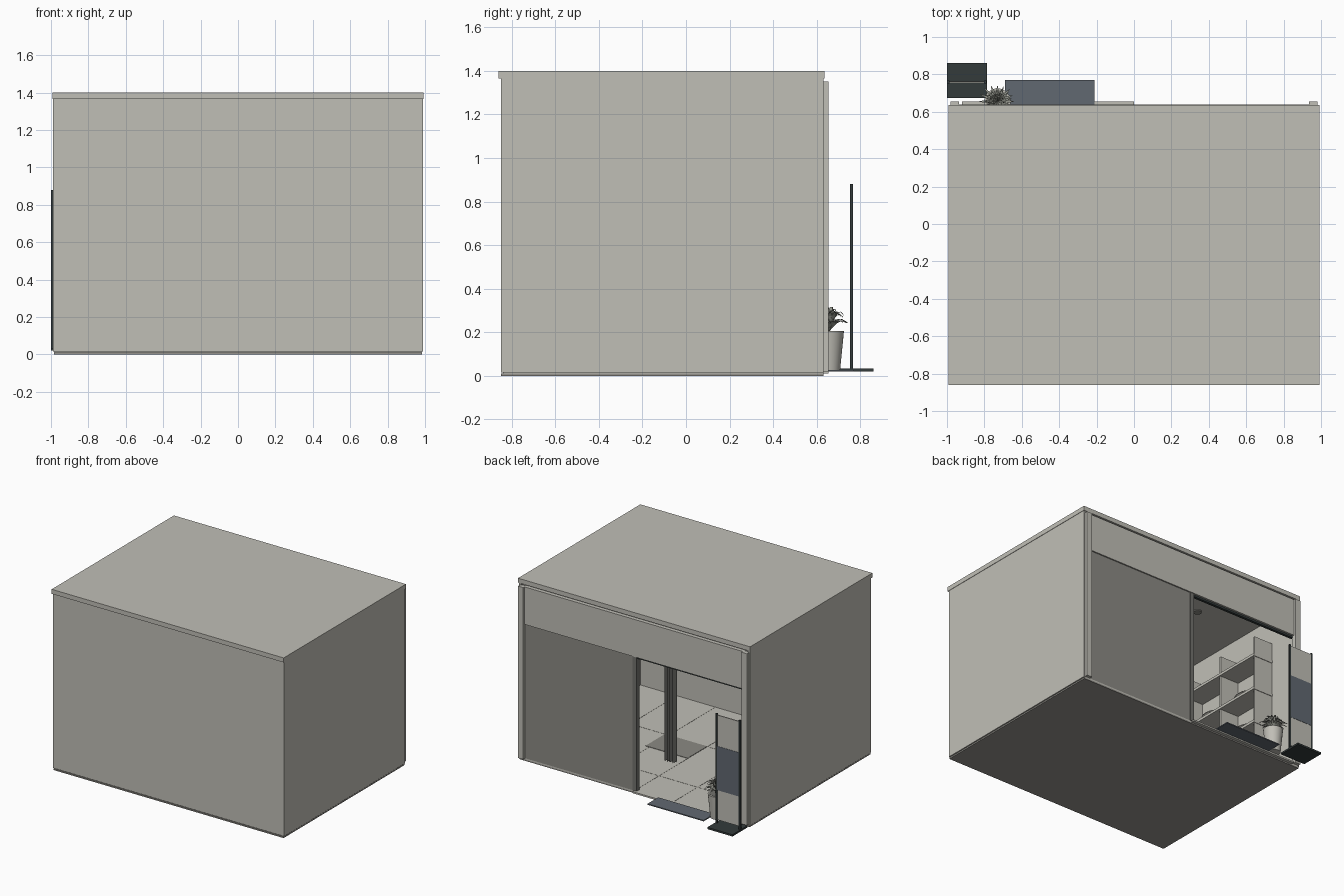
import bpy, bmesh, math, random
from mathutils import Vector, Matrix

random.seed(4)
old = bpy.data.objects.get("Cube")
if old:
    bpy.data.objects.remove(old, do_unlink=True)


def material(name, r, g, b):
    m = bpy.data.materials.new(name)
    m.use_nodes = True
    m.diffuse_color = (r, g, b, 1)
    m.node_tree.nodes["Principled BSDF"].inputs["Base Color"].default_value = (r, g, b, 1)
    return m


plaster = material("warm plaster", .53, .52, .47)
stone = material("grey stone", .3, .29, .265)
panel_grey = material("panel grey", .26, .255, .23)
black = material("charcoal metal", .033, .043, .043)
slate = material("slate blue", .12, .14, .165)
leaf_mat = material("dusty leaf", .3, .31, .27)
fabric = material("curtain grey", .17, .17, .155)


def add_object(name, bm, mat, smooth=False):
    mesh = bpy.data.meshes.new(name)
    bm.normal_update()
    bm.to_mesh(mesh)
    bm.free()
    mesh.materials.append(mat)
    ob = bpy.data.objects.new(name, mesh)
    bpy.context.scene.collection.objects.link(ob)
    if smooth:
        bpy.ops.object.select_all(action='DESELECT')
        ob.select_set(True)
        bpy.context.view_layer.objects.active = ob
        bpy.ops.object.shade_smooth_by_angle()
    return ob


def box(name, x, y, z, mat):
    """Box from (low, high) ranges on each axis."""
    bm = bmesh.new()
    bmesh.ops.create_cube(bm, size=1)
    for v in bm.verts:
        v.co = Vector([(r[0] + r[1]) / 2 + c * (r[1] - r[0])
                       for r, c in zip((x, y, z), v.co)])
    return add_object(name, bm, mat)


def cone(name, at, r_low, r_high, height, mat, sides=24):
    bm = bmesh.new()
    bmesh.ops.create_cone(bm, cap_ends=True, segments=sides, radius1=r_low,
                          radius2=r_high, depth=height,
                          matrix=Matrix.Translation(at) @ Matrix.Translation((0, 0, height / 2)))
    return add_object(name, bm, mat, True)


# Room shell
box("base_slab", (-.985, .985), (-.85, .63), (0, .01), stone)
box("floor", (-.98, .98), (-.84, .63), (.01, .02), plaster)
box("front_wall", (-.99, .99), (-.85, -.83), (.015, 1.37), plaster)
for side, s in (("right", -1), ("left", 1)):
    box(side + "_wall", sorted((s * .99, s * .97)), (-.85, .63), (.015, 1.37), plaster)
    box(side + "_pillar", sorted((s * .98, s * .935)), (.62, .655), (.02, 1.35), plaster)
box("roof", (-.993, .993), (-.86, .635), (1.365, 1.4), plaster)
box("ceiling", (-.97, .97), (-.83, .61), (1.33, 1.365), plaster)

# Floor joints and one darker tile
for i in range(-2, 3):
    box("floor_joint_lengthwise", (i * .33 - .002, i * .33 + .002), (-.83, .62), (.02, .021), panel_grey)
for y in (-.26, .33):
    box("floor_joint_crosswise", (-.97, .97), (y - .002, y + .002), (.02, .021), panel_grey)
box("dark_tile", (0, .36), (-.26, -.02), (.02, .023), panel_grey)

# Shop front
box("fascia", (-.94, .94), (.6, .64), (1.06, 1.35), plaster)
box("closed_panel", (0, .94), (.61, .63), (.02, 1.07), panel_grey)
box("panel_edge_post", (-.02, .012), (.6, .635), (.02, 1.07), fabric)
box("door_rail", (-.94, 0), (.605, .625), (1.045, 1.06), black)
box("door_sill", (-.92, 0), (.62, .655), (.01, .022), plaster)

# Pleated curtain, a zigzag sheet with thickness
bm = bmesh.new()
rows = [[bm.verts.new((.01 + i * .011, .116 + (.018 if i % 2 else -.018), z))
         for i in range(9)] for z in (.04, 1.33)]
for i in range(8):
    bm.faces.new((rows[0][i], rows[0][i + 1], rows[1][i + 1], rows[1][i]))
curtain = add_object("curtain", bm, fabric)
curtain.modifiers.new("thickness", 'SOLIDIFY').thickness = .004

# Shelving along the right wall
for z in (.17, .44, .71, .98):
    box("shelf_board", (-.97, -.8), (-.8, .36), (z - .01, z + .01), plaster)
for y in (-.8, -.41, -.02, .35):
    box("shelf_divider", (-.97, -.81), (y - .006, y + .006), (.02, 1.13), plaster)
for z in (.18, .45, .72):
    for y in (-.6, -.2, .16):
        bm = bmesh.new()
        bmesh.ops.create_uvsphere(bm, u_segments=16, v_segments=8, radius=1)
        for v in bm.verts:
            v.co = Vector((v.co.x * .06 - .88, v.co.y * .09 + y, v.co.z * .03 + z + .03))
        add_object("shelf_item", bm, panel_grey, True)

# Ceiling lights
for x in (-.5, .5):
    for y in (-.45, .1):
        cone("ceiling_light", (x, y, 1.322), .03, .03, .01, panel_grey)

# Door mat
box("door_mat", (-.69, -.21), (.64, .77), (.02, .028), slate)

# Standing sign with blank panels
box("sign_base", (-1, -.785), (.675, .86), (.02, .034), black)
for x in (-.993, -.795):
    box("sign_post", (x - .007, x + .007), (.752, .766), (.03, .88), black)
box("sign_panel", (-.986, -.802), (.755, .763), (.06, .87), plaster)
box("sign_colour_block", (-.986, -.802), (.753, .765), (.29, .63), slate)

# Potted plant
px, py = -.73, .655
cone("plant_pot", (px, py, .022), .052, .07, .183, plaster, 32)
cone("plant_soil", (px, py, .205), .06, .06, .002, fabric)
bm = bmesh.new()
for ring, (reach, height, count) in enumerate(((.1, .055, 16), (.075, .09, 13), (.04, .11, 9))):
    for i in range(count):
        turn = Matrix.Rotation(2 * math.pi * (i + ring * .4) / count, 4, 'Z')
        size = random.uniform(.85, 1.05)
        previous = None
        for k in range(6):
            t = k / 5
            half = .008 * math.sin(math.pi * (.15 + .83 * t))
            rise = height * size * math.sin(t * 2.2) / math.sin(math.pi / 2)
            pair = [bm.verts.new(turn @ Vector((reach * size * t, s * half, rise))
                                 + Vector((px, py, .205))) for s in (-1, 1)]
            if previous:
                bm.faces.new((previous[0], pair[0], pair[1], previous[1]))
            previous = pair
plant = add_object("plant_leaves", bm, leaf_mat)
plant.modifiers.new("thickness", 'SOLIDIFY').thickness = .002
